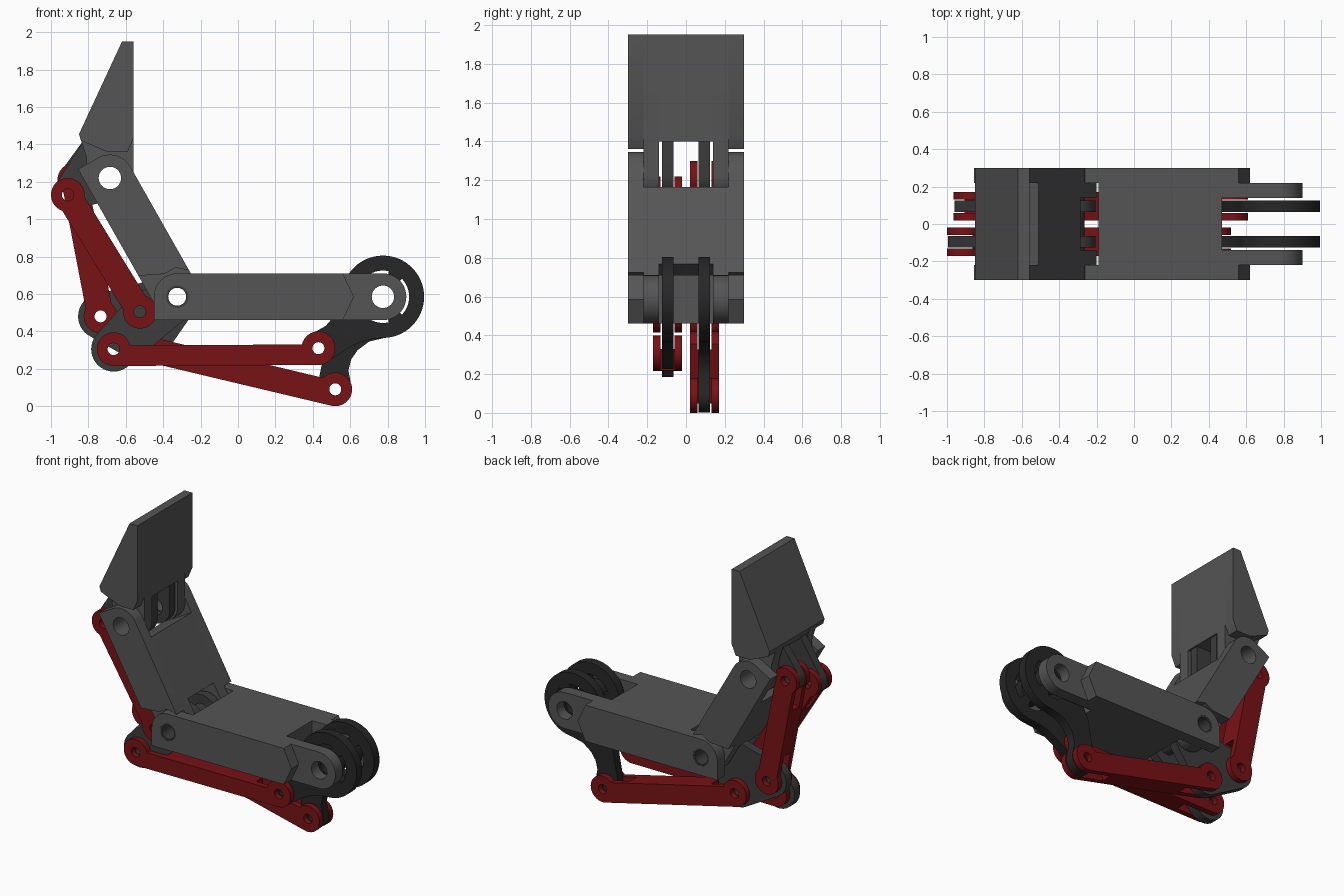
import bpy, bmesh
from math import sin, cos, asin, pi, radians, hypot
from mathutils import Vector
from mathutils.geometry import convex_hull_2d

if "Cube" in bpy.data.objects:
    bpy.data.objects.remove(bpy.data.objects["Cube"])


def material(name, rgb):
    m = bpy.data.materials.new(name)
    m.diffuse_color = (*rgb, 1)
    m.use_nodes = True
    m.node_tree.nodes["Principled BSDF"].inputs["Base Color"].default_value = m.diffuse_color
    return m


GREY = material("grey", (0.09, 0.09, 0.09))
DARK = material("dark_grey", (0.045, 0.045, 0.045))
BLACK = material("black", (0.02, 0.02, 0.02))
RED = material("red", (0.19, 0.006, 0.008))


def arc(c, r, a0, a1, n=24):
    return [(c[0] + r * cos(a0 + (a1 - a0) * i / n), c[1] + r * sin(a0 + (a1 - a0) * i / n))
            for i in range(n + 1)]


def circle(c, r, n=32):
    return arc(c, r, 0, 2 * pi, n)[:-1]


def hull(*discs):
    pts = [p for x, z, r in discs for p in circle((x, z), r, 40)]
    return [pts[i] for i in convex_hull_2d(pts)]


def frame(p, q):
    """Map (along, across) coordinates of the line p-q to world (x, z)."""
    d = (Vector(q) - Vector(p)).normalized()
    n = Vector((-d.y, d.x))
    return lambda pts: [tuple(Vector(p) + d * u + n * v) for u, v in pts]


def plate(name, outline, y0, y1, mat, holes=()):
    """Flat profile in the xz plane with holes, extruded from y0 to y1."""
    cu = bpy.data.curves.new(name, 'CURVE')
    cu.dimensions, cu.fill_mode = '2D', 'BOTH'
    cu.extrude = abs(y1 - y0) / 2
    for loop in [outline, *holes]:
        s = cu.splines.new('POLY')
        s.points.add(len(loop) - 1)
        for pt, (x, z) in zip(s.points, loop):
            pt.co = (x, z, 0, 1)
        s.use_cyclic_u = True
    tmp = bpy.data.objects.new(name + "_curve", cu)
    bpy.context.collection.objects.link(tmp)
    dg = bpy.context.evaluated_depsgraph_get()
    me = bpy.data.meshes.new_from_object(tmp.evaluated_get(dg))
    bpy.data.objects.remove(tmp)
    bm = bmesh.new()
    bm.from_mesh(me)
    bmesh.ops.remove_doubles(bm, verts=bm.verts, dist=1e-5)
    for v in bm.verts:
        x, z, d = v.co
        v.co = (x, (y0 + y1) / 2 - d, z)
    bmesh.ops.recalc_face_normals(bm, faces=bm.faces)
    for f in bm.faces:
        f.smooth = True
    bm.to_mesh(me)
    bm.free()
    me.set_sharp_from_angle(angle=radians(30))
    me.materials.clear()
    me.materials.append(mat)
    ob = bpy.data.objects.new(name, me)
    bpy.context.collection.objects.link(ob)
    return ob


def both_sides(name, outline, y0, y1, mat, holes=()):
    plate(name + "_front", outline, -y1, -y0, mat, holes)
    plate(name + "_back", outline, y0, y1, mat, holes)


# Joint positions (x, z)
BASE, MID, TIP = (0.775, 0.585), (-0.325, 0.585), (-0.685, 1.22)
H, PIN = 0.125, 0.06


def segment(name, p, q, start, u0):
    """Finger segment: inner tongues at p, solid body, outer fork at q."""
    L = hypot(q[0] - p[0], q[1] - p[1])
    f = frame(p, q)
    fork = start + [(L + H, H)] + arc((L, 0), H, 0, -pi / 2, 16)
    both_sides(name + "_side_plate", f(fork), 0.22, 0.30, GREY, [circle(q, PIN)])
    tongue = arc((0, 0), H, pi / 2, 1.5 * pi) + [(u0, -H), (u0, H)]
    both_sides(name + "_tongue", f(tongue), 0.14, 0.22, GREY, [circle(p, PIN)])
    u1 = L - 0.135
    plate(name + "_body", f([(u0, -H), (u1, -H), (u1, H), (u0, H)]), -0.22, 0.22, GREY)


segment("lower_segment", BASE, MID, [(0.215, -H), (0.155, 0), (0.215, H)], 0.305)
segment("middle_segment", MID, TIP, [(0.09, -H), (0.14, -0.07), (0.14, 0), (0.2, H)], 0.14)
plate("middle_bushing", circle(MID, PIN), -0.298, 0.298, DARK, [circle(MID, 0.048)])

# Fingertip: solid wedge, outer cheeks and tongues
wedge = [(-0.56, 1.95), (-0.62, 1.95), (-0.85, 1.455)]
plate("fingertip_core", wedge + [(-0.825, 1.40), (-0.56, 1.40)], -0.14, 0.14, GREY)
both_sides("fingertip_cheek", wedge + [(-0.84, 1.42), (-0.70, 1.36), (-0.59, 1.36), (-0.56, 1.43)],
           0.22, 0.30, GREY)
both_sides("fingertip_tongue", wedge + [(-0.81, 1.33)] + arc(TIP, H, pi, 2 * pi),
           0.14, 0.22, GREY, [circle(TIP, PIN)])

# Linkage layers: front mechanism at -y, back mechanism at +y
YF, YB, T = -0.095, 0.095, 0.03
ROD = 0.032
horn_f, horn_b = (0.43, 0.31), (0.52, 0.09)
crank_f, crank_b = (-0.665, 0.305), (-0.49, 0.33)
out_f, out_b = (-0.525, 0.505), (-0.735, 0.48)
ear_f, ear_b = (-0.91, 1.13), (-0.875, 1.21)

# Fingertip ears that the upper rods pull on
for name, e, y in (("front", ear_f, YF), ("back", ear_b, YB)):
    plate("fingertip_ear_" + name, hull((*TIP, 0.115), (*e, 0.085), (-0.79, 1.42, 0.03), (-0.6, 1.42, 0.03)),
          y - T, y + T, DARK, [circle(TIP, PIN), circle(e, ROD)])

# Drive horns: slotted disc with an arm
slots = []
for k in range(3):
    m = 2 * pi * k / 3
    slots.append(arc(BASE, 0.14, m - 0.75, m + 0.75, 14) + arc(BASE, 0.09, m + 0.75, m - 0.75, 14))
disc = arc(BASE, 0.22, radians(-88), radians(165), 48)
arm_f = [(0.53, 0.50), (0.47, 0.43)] + arc(horn_f, 0.085, radians(110), radians(290), 16) \
    + [(0.52, 0.265), (0.58, 0.305), (0.66, 0.345), (0.72, 0.36)]
arm_b = [(0.53, 0.50), (0.48, 0.40), (0.455, 0.26), (0.435, 0.16)] \
    + arc(horn_b, 0.088, radians(165), radians(370), 18) \
    + [(0.59, 0.19), (0.605, 0.25), (0.64, 0.30), (0.70, 0.345)]
for name, arm, h, y in (("front", arm_f, horn_f, YF), ("back", arm_b, horn_b, YB)):
    plate("drive_horn_" + name, disc + arm, y - T, y + T, BLACK,
          [circle(BASE, PIN), circle(h, ROD)] + slots)

# Bell cranks on the middle joint
plate("bell_crank_front", hull((*MID, 0.12), (*crank_f, 0.12), (*out_f, 0.09)), YF - T, YF + T, DARK,
      [circle(MID, PIN), circle(crank_f, ROD), circle(out_f, ROD)])
plate("bell_crank_back", hull((*MID, 0.12), (*crank_b, 0.11), (*out_b, 0.12)), YB - T, YB + T, DARK,
      [circle(MID, PIN), circle(crank_b, ROD), circle(out_b, ROD)])


def rod(name, p, q, y, v0, v1, r=0.09):
    """Red connecting rod: two cheeks with round eyes and a solid middle."""
    L = hypot(q[0] - p[0], q[1] - p[1])
    f = frame(p, q)
    a0, a1 = asin(v0 / r), asin(v1 / r)
    outline = f(arc((0, 0), r, a1, 2 * pi + a0, 32) + arc((L, 0), r, -pi - a0, pi - a1, 32))
    for side, s in (("near", -1), ("far", 1)):
        a, b = sorted((y + s * 0.036, y + s * 0.075))
        plate(f"{name}_{side}_cheek", outline, a, b, RED, [circle(p, ROD), circle(q, ROD)])
    g = 0.2
    plate(name + "_core", f([(g, v0), (L - g, v0), (L - g, v1), (g, v1)]), y - 0.036, y + 0.036, RED)


rod("lower_rod_front", horn_f, crank_f, YF, -0.02, 0.0899)
rod("lower_rod_back", horn_b, crank_b, YB, -0.045, 0.0899)
rod("upper_rod_front", out_f, ear_f, YF, -0.07, 0.07)
rod("upper_rod_back", out_b, ear_b, YB, -0.07, 0.07)
